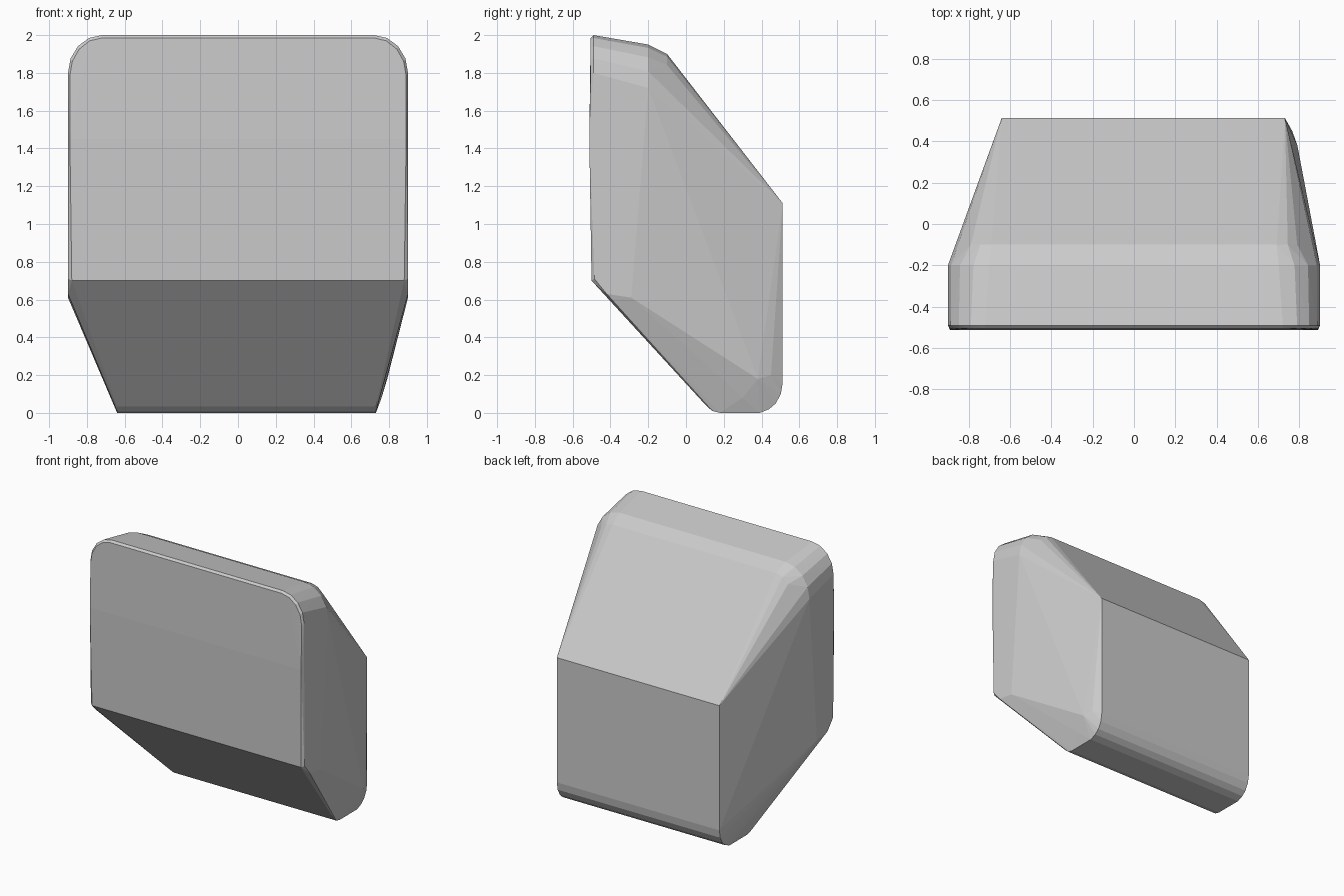
import bpy, bmesh
from math import sin, cos, pi

if "Cube" in bpy.data.objects:
    bpy.data.objects.remove(bpy.data.objects["Cube"])


def corner_arc(half_w, top, rx, rz, y, n=4):
    """Rounded upper corners, mirrored left and right, at depth y."""
    pts = []
    for i in range(n + 1):
        a = i * pi / 2 / n
        x = half_w - rx + rx * cos(a)
        z = top - rz + rz * sin(a)
        pts += [(x, y, z), (-x, y, z)]
    return pts


def mirrored(pts):
    return [(s * x, y, z) for x, y, z in pts for s in (1, -1)]


points = []

# front panel, top rim and start of the rear slope
points += corner_arc(0.89, 1.985, 0.17, 0.2, -0.505)
points += corner_arc(0.9, 2.0, 0.18, 0.2, -0.49)
points += corner_arc(0.9, 1.95, 0.2, 0.23, -0.2)
points += corner_arc(0.83, 1.9, 0.14, 0.2, -0.1)

# slightly bulged front face and lower front edge
points += mirrored([(0.89, -0.512, 1.45), (0.88, -0.5, 0.7),
                    (0.9, -0.485, 0.71), (0.9, -0.42, 0.63),
                    (0.9, -0.29, 0.61)])

# tapered rear and rounded underside, swept across the width
rear_profile = [(0.512, 1.11), (0.512, 0.16), (0.502, 0.1), (0.475, 0.05),
                (0.44, 0.02), (0.39, 0.0), (0.18, 0.0), (0.14, 0.01),
                (0.11, 0.035)]
points += [(x, y, z) for x in (-0.64, 0.73) for y, z in rear_profile]

# fuller lower corner on the right side
points += [(0.79, 0.38, 0.18), (0.765, 0.45, 0.2), (0.76, 0.3, 0.08)]

bm = bmesh.new()
for p in points:
    bm.verts.new(p)
hull = bmesh.ops.convex_hull(bm, input=bm.verts)
loose = {v for v in hull["geom_interior"] + hull["geom_unused"]
         if isinstance(v, bmesh.types.BMVert)}
bmesh.ops.delete(bm, geom=list(loose), context='VERTS')
bmesh.ops.dissolve_limit(bm, angle_limit=0.01, verts=bm.verts, edges=bm.edges)
bmesh.ops.recalc_face_normals(bm, faces=bm.faces)

mesh = bpy.data.meshes.new("faceted_block")
bm.to_mesh(mesh)
bm.free()
block = bpy.data.objects.new("faceted_block", mesh)
bpy.context.collection.objects.link(block)
